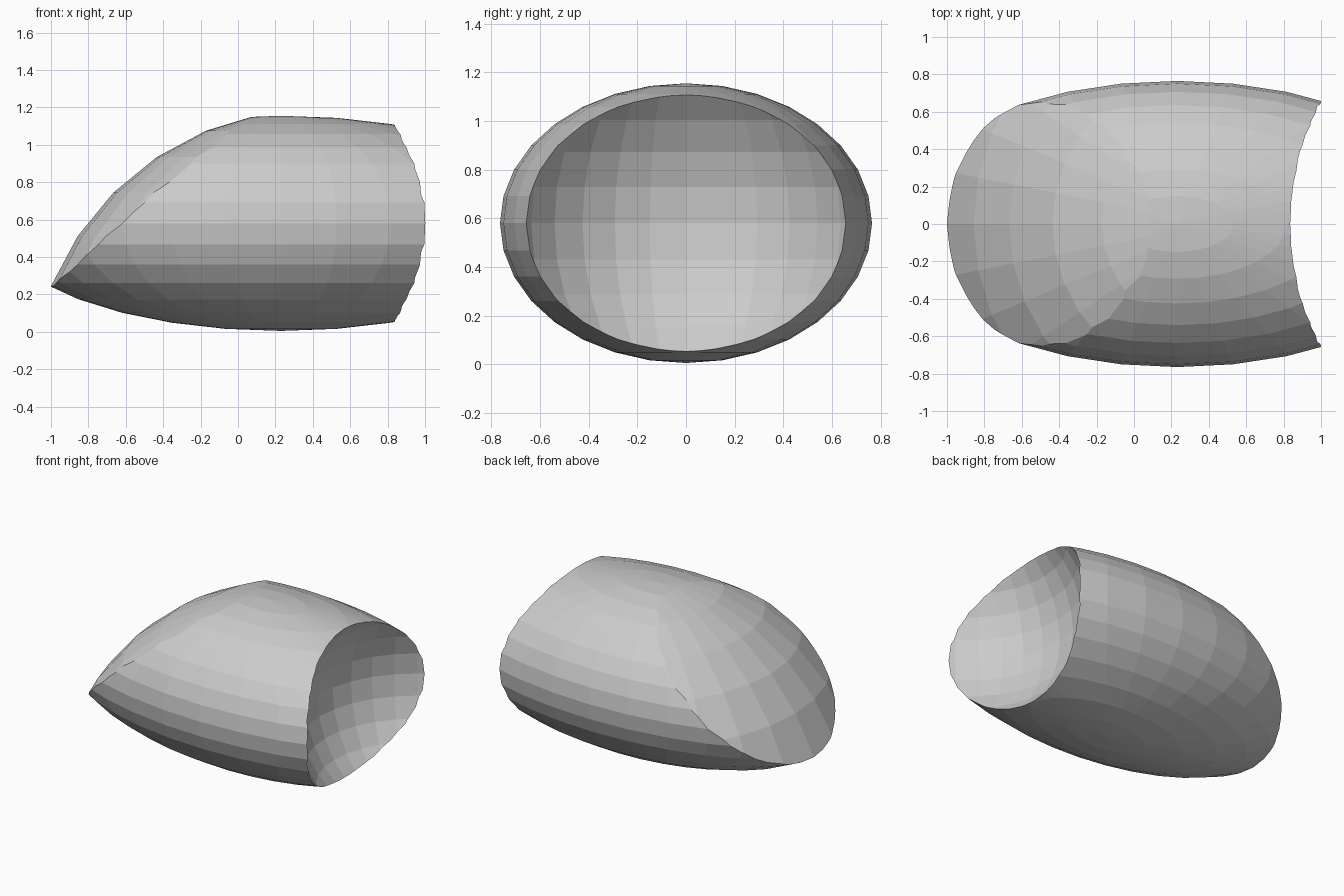
import bpy

if "Cube" in bpy.data.objects:
    bpy.data.objects.remove(bpy.data.objects["Cube"])

R = 0.765


def ball(name, loc, radii, helper=False):
    bpy.ops.mesh.primitive_uv_sphere_add(segments=32, ring_count=16, radius=1, location=loc)
    ob = bpy.context.object
    ob.name = name
    ob.scale = radii
    bpy.ops.object.transform_apply(location=False, rotation=False, scale=True)
    ob.hide_render = helper
    return ob


# Long flattened ellipsoid body
body = ball("scooped_body", (0.23, 0, 0.58), (2 * R, R, 0.575))
# Large sphere that trims the upper left slope, small sphere that scoops the right end
slope = ball("slope_cutter", (0.415, 0, -0.338), (2 * R,) * 3, True)
scoop = ball("scoop_cutter", (1.387, 0, 0.58), (R,) * 3, True)

for cutter, op in ((slope, 'INTERSECT'), (scoop, 'DIFFERENCE')):
    mod = body.modifiers.new(cutter.name, 'BOOLEAN')
    mod.operation = op
    mod.solver = 'EXACT'
    mod.object = cutter

# Apply the cuts and drop the helpers
bpy.context.view_layer.objects.active = body
for mod in list(body.modifiers):
    bpy.ops.object.modifier_apply(modifier=mod.name)
for cutter in (slope, scoop):
    bpy.data.objects.remove(cutter, do_unlink=True)
